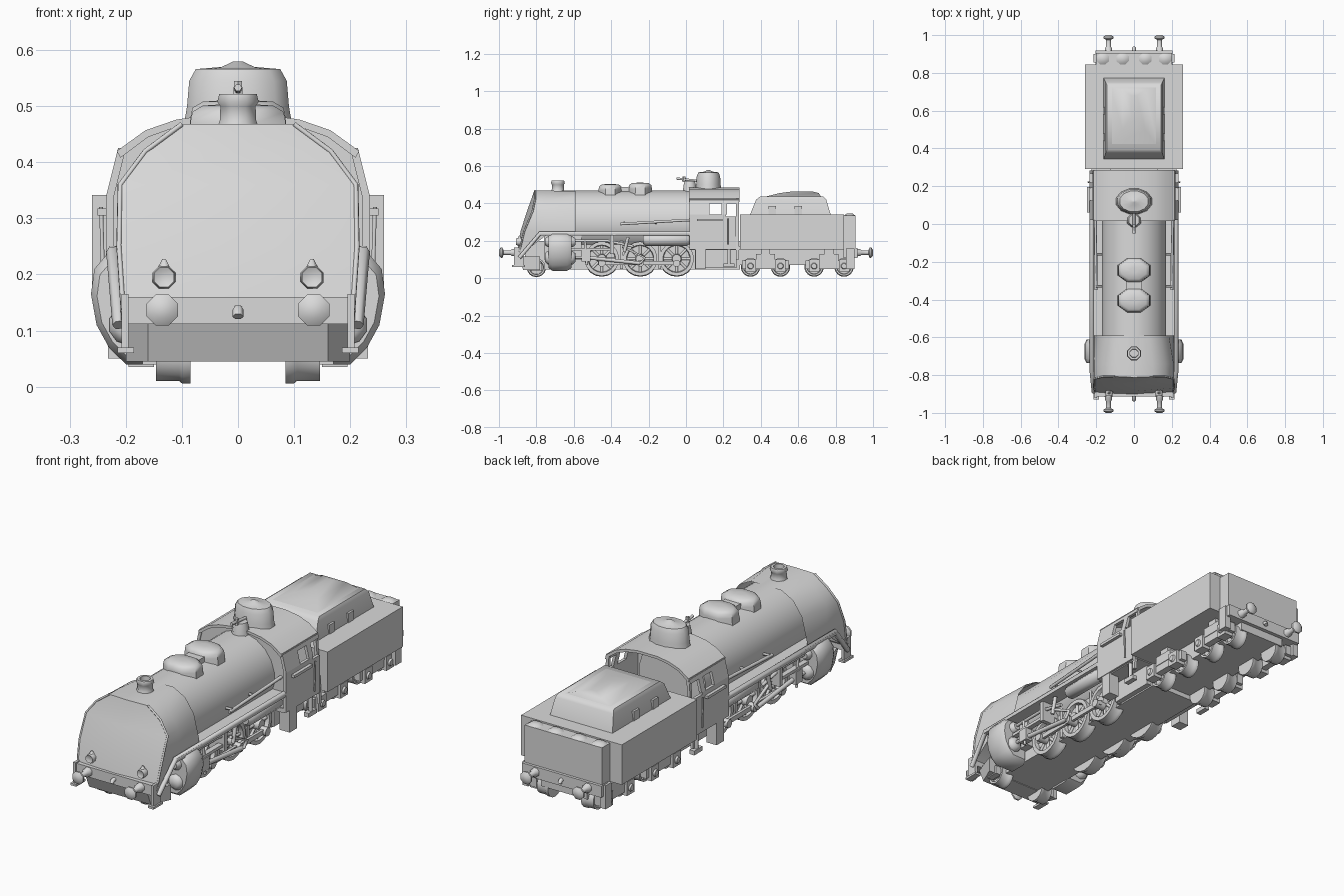
import bpy, bmesh
from math import sin, cos, pi, radians

cube = bpy.data.objects.get("Cube")
if cube:
    bpy.data.objects.remove(cube, do_unlink=True)

GREY = (0.7, 0.7, 0.7, 1)
paint = bpy.data.materials.new("plain_grey")
paint.use_nodes = True
paint.diffuse_color = GREY
paint.node_tree.nodes["Principled BSDF"].inputs["Base Color"].default_value = GREY


def finish(obj, both, angle=50):
    obj.data.materials.append(paint)
    bpy.context.collection.objects.link(obj)
    if obj.type == 'MESH':
        bpy.ops.object.select_all(action='DESELECT')
        bpy.context.view_layer.objects.active = obj
        obj.select_set(True)
        bpy.ops.object.shade_smooth_by_angle(angle=radians(angle))
    if both:
        obj.modifiers.new("Mirror", 'MIRROR')
    return obj


def loft(name, rings, both=False, cap=True, angle=50):
    """Skin closed rings that share one point count."""
    bm = bmesh.new()
    loops = [[bm.verts.new(p) for p in ring] for ring in rings]
    n = len(loops[0])
    for a, b in zip(loops, loops[1:]):
        for i in range(n):
            j = (i + 1) % n
            bm.faces.new((a[i], a[j], b[j], b[i]))
    if cap:
        bm.faces.new(loops[0])
        bm.faces.new(loops[-1])
    bmesh.ops.recalc_face_normals(bm, faces=bm.faces)
    me = bpy.data.meshes.new(name)
    bm.to_mesh(me)
    bm.free()
    return finish(bpy.data.objects.new(name, me), both, angle)


def box(name, x, y, z, both=False):
    """Box from (low, high) ranges."""
    return loft(name, [[(x[0], y[0], h), (x[1], y[0], h), (x[1], y[1], h), (x[0], y[1], h)]
                       for h in z], both)


def turn(name, axis, centre, profile, n=16, both=False, squash=1):
    """Revolve (radius, offset) pairs about an axis."""
    rings = []
    for r, t in profile:
        ring = []
        for i in range(n):
            a, b = r * cos(2 * pi * (i + .5) / n), r * squash * sin(2 * pi * (i + .5) / n)
            p = {'x': (t, a, b), 'y': (a, t, b), 'z': (a, b, t)}[axis]
            ring.append([c + d for c, d in zip(centre, p)])
        rings.append(ring)
    return loft(name, rings, both)


def tube(name, points, r, both=True):
    cu = bpy.data.curves.new(name, 'CURVE')
    cu.dimensions = '3D'
    cu.bevel_depth = r
    cu.bevel_resolution = 1
    cu.use_fill_caps = True
    sp = cu.splines.new('POLY')
    sp.points.add(len(points) - 1)
    for q, p in zip(sp.points, points):
        q.co = (*p, 1)
    return finish(bpy.data.objects.new(name, cu), both)


def arch(half, y):
    """Ring at depth y from half an outline, top to bottom."""
    return [(x, y, z) for x, z in half] + [(-x, y, z) for x, z in reversed(half)]


# Boiler and underframe
circle = [(.172 * sin(a), .298 + .172 * cos(a)) for a in (pi * (k + .5) / 10 for k in range(10))]
loft("boiler", [arch(circle, -.7), arch(circle, -.3), arch(circle, .1)])
box("main_frame", (-.125, .125), (-.86, .29), (.048, .2))
box("firebox", (-.15, .15), (.05, .27), (.055, .2))
box("boiler_saddle", (-.16, .16), (-.76, -.56), (.1, .25))

# Smokebox cowl with a sloping, slightly pointed front
side = [(.1, .468), (.165, .42), (.21, .36), (.212, .25), (.208, .235)]
back = [(.08, .467), (.14, .435), (.185, .37), (.212, .26), (.212, .235)]
front = list(zip(side[:4] + [(.203, .115)], (-.808, -.81, -.822, -.868, -.9)))
nose = [(x, y, z) for (x, z), y in front]
loft("smokebox_cowl", [arch(back, -.59), arch(side, -.74),
                       nose + [(-x, y, z) for x, y, z in reversed(nose)]], cap=False)
loft("nose_front", [[(x, y, z), (0, m, z), (-x, y, z), (0, y + .02, z)]
                    for (x, y, z), m in zip(nose, (-.812, -.828, -.85, -.885, -.908))], angle=75)
loft("front_skirt", [[(-.16, y, z), (.16, y, z), (.2, -.78, z), (-.2, -.78, z)]
                     for y, z in ((-.87, .045), (-.9, .115))])
tube("cowl_edge", [(x, y + .002, z) for x, y, z in nose], .005)
box("buffer_beam", (-.205, .205), (-.912, -.87), (.112, .16))
box("front_step_hanger", (.195, .208), (-.92, -.87), (.065, .165), True)
box("front_step", (.185, .215), (-.93, -.86), (.06, .07), True)

# Chimney and boiler domes
turn("chimney", 'z', (0, -.685, 0), [(.042, .455), (.035, .475), (.034, .5), (.04, .508),
                                     (.036, .522), (.024, .522), (.022, .49)], 8)
dome = [(.094, .43), (.092, .475), (.088, .494), (.068, .505), (.02, .508)]
turn("sand_dome", 'z', (0, -.405, -.004), dome, 8, squash=.74)
turn("steam_dome", 'z', (0, -.245, .003), dome, 8, squash=.74)
box("dome_link", (-.04, .04), (-.36, -.29), (.45, .488))

# Cab: roof, front wall, side walls with windows and a rear doorway
roof = [(.05, .485), (.11, .476), (.165, .457), (.216, .42)]
inner = [(x * .97, z - .012) for x, z in roof]


def roof_ring(y):
    outer = arch(roof, y)
    return outer[4:] + outer[:4] + arch(inner, y)[3::-1] + arch(inner, y)[:3:-1]


loft("cab_roof", [roof_ring(.015), roof_ring(.285)])
wall = inner + [(.23, .34), (.23, .16)]
loft("cab_front", [arch(wall, .025), arch(wall, .04)])


def panel(name, y0, y1, z0, z1):
    lean = lambda z: .235 - .02 * max(0, (z - .34) / .08)
    loft(name, [[(lean(z) - d, y, z) for y, d in ((y0, 0), (y1, 0), (y1, .014), (y0, .014))]
                for z in (z0, z1)], True)


panel("cab_lower_wall", .02, .215, .155, .34)
panel("cab_front_pillar", .02, .125, .34, .425)
panel("cab_middle_pillar", .19, .22, .34, .425)
panel("cab_rear_pillar", .268, .283, .1, .425)
panel("cab_window_head", .12, .283, .4, .425)
panel("cab_door", .215, .268, .155, .33)
box("cab_window_sill", (.23, .25), (.06, .195), (.305, .318), True)
box("cab_floor", (-.225, .225), (.02, .29), (.15, .17))
box("cab_side_step", (.18, .232), (.05, .105), (.05, .155), True)
box("rear_step_plate", (.2, .225), (.2, .26), (.06, .08), True)
tube("rear_step_hanger", [(.215, .23, .07), (.215, .23, .16)], .01)
tube("cab_handrail", [(.24, .222, .18), (.244, .222, .32)], .004)
turn("roof_dome", 'z', (0, .12, 0), [(.102, .455), (.094, .5), (.09, .545), (.078, .566),
                                     (.03, .57), (.008, .58)], 12, squash=.72)
turn("whistle_base", 'z', (0, .02, 0), [(.04, .465), (.035, .5), (.03, .52)], 8)
tube("whistle_pipe", [(0, .07, .52), (0, -.05, .533)], .007, False)
turn("whistle", 'z', (0, -.01, 0), [(.01, .515), (.008, .545)], 6)

# Running boards, pipes and rails
box("running_board", (.12, .232), (-.78, .03), (.228, .245), True)
tube("running_board_edge", [(.223, .03, .24), (.223, -.78, .24), (.212, -.89, .11)], .012)
tube("boiler_handrail", [(.2, -.35, .29), (.205, .03, .312)], .008)
for y in (-.33, -.16):
    tube("rail_bracket", [(.15, y, .292), (.202, y, .297)], .006)
turn("air_reservoir", 'y', (.195, -.1, .205), [(.02, -.13), (.032, -.115), (.032, .105),
                                               (.02, .12)], 10, True)

# Cylinders
cyl = [(.12, .24), (.23, .24), (.256, .21), (.262, .165), (.252, .11), (.23, .07), (.2, .04),
       (.12, .04)]
pinch = [(.19 + (x - .19) * .85, .14 + (z - .14) * .85) for x, z in cyl]
loft("cylinder", [[(x, y, z) for x, z in c] for c, y in
                  ((pinch, -.735), (cyl, -.715), (cyl, -.635), (pinch, -.612))], True)
for name, z, r in (("cylinder_cover", .11, .036), ("valve_chest", .195, .028)):
    turn(name, 'y', (.195, -.675, z), [(r * .6, -.08), (r, -.065), (r, .07), (r * .6, .085)],
         10, True)


def wheel(name, y, z, r, spokes=0):
    turn(name, 'x', (0, y, z), [(r + .004, .085), (r + .004, .1), (r, .105), (r, .146),
                                (r * .8, .146), (r * .76, .128), (r * .3, .128),
                                (r * .25, .158), (.005, .158)], 18, True)
    for k in range(spokes):
        a = 2 * pi * k / spokes
        tube(name + "_spoke", [(.13, y + r * c * cos(a), z + r * c * sin(a)) for c in (.2, .8)],
             .008)


# Wheels and rods
for y in (-.45, -.245, -.05):
    wheel("driving_wheel", y, .104, .092, 8)
    turn("crank_pin", 'x', (0, y, .08), [(.02, .14), (.02, .19)], 8, True)
    box("brake_hanger", (.11, .14), (y + .097, y + .112), (.05, .2), True)
wheel("pilot_wheel", -.8, .058, .048)
box("pilot_axle_box", (.14, .17), (-.83, -.77), (.04, .08), True)
box("coupling_rod", (.165, .178), (-.47, -.03), (.07, .092), True)
tube("main_rod", [(.192, -.245, .08), (.192, -.54, .112)], .011)
tube("piston_rod", [(.195, -.52, .112), (.195, -.64, .112)], .009)
box("crosshead", (.175, .21), (-.56, -.51), (.09, .15), True)
box("slide_bar", (.18, .205), (-.62, -.4), (.148, .162), True)
box("motion_bracket", (.12, .215), (-.405, -.385), (.13, .235), True)
tube("valve_rod", [(.195, -.6, .2), (.195, -.42, .2), (.195, -.28, .17)], .008)
tube("combination_lever", [(.2, -.54, .2), (.2, -.53, .07)], .007)
tube("eccentric_rod", [(.2, -.245, .08), (.2, -.22, .11), (.2, -.34, .17)], .008)
tube("lifting_link", [(.205, -.33, .14), (.205, -.31, .22)], .01)

# Tender body, coal bunker and rear locker
box("tender_body", (-.26, .26), (.29, .845), (.155, .342))
box("tender_rear_locker", (-.2, .2), (.84, .905), (.11, .335))
for x in (.06, .165):
    turn("locker_lid", 'z', (x, .875, 0), [(.036, .3), (.036, .335), (.02, .345)], 8, True,
         squash=.9)


def deck(x, y0, y1, z):
    return [(x, y0, z), (x, y1, z), (-x, y1, z), (-x, y0, z)]


loft("coal_bunker", [deck(.162, .34, .775, .335), deck(.15, .375, .75, .42),
                     deck(.142, .395, .735, .436)])
loft("coal_heap", [deck(.125, .41, .725, .433), deck(.06, .5, .71, .455), deck(.015, .56, .68, .463)],
     angle=75)
for y in (.46, .6):
    box("bunker_bracket", (.14, .165), (y - .02, y + .02), (.335, .385), True)

# Tender running gear
box("tender_frame", (-.12, .12), (.27, .9), (.07, .16))
for y in (.425, .765):
    for d in (-.08, .08):
        wheel("tender_wheel", y + d, .06, .048)
        box("axle_box", (.15, .195), (y + d - .028, y + d + .028), (.035, .1), True)
        turn("axle_cap", 'x', (0, y + d, .065), [(.02, .19), (.014, .203)], 8, True)
    box("bogie_side_bar", (.15, .182), (y - .125, y + .125), (.05, .095), True)
    box("bogie_spring", (.15, .185), (y - .05, y + .05), (.085, .13), True)
    box("bogie_bolster", (-.18, .18), (y - .025, y + .025), (.075, .16))
box("tender_rear_step", (.185, .215), (.855, .9), (.05, .16), True)
box("rear_beam", (-.205, .205), (.87, .918), (.108, .162))
tube("drawbar", [(0, .2, .12), (0, .36, .12)], .02, False)

# Buffers and couplers at both ends, front lamps
for end, s in (("front", -1), ("rear", 1)):
    turn(end + "_buffer", 'y', (.135, 0, .137), [(.024, s * .89), (.02, s * .93), (.013, s * .94),
         (.013, s * .975), (.03, s * .982), (.03, s * .99), (.016, s)], 8, True)
    tube(end + "_coupler", [(0, s * .9, .137), (0, s * .925, .137), (0, s * .932, .125)], .01, False)
turn("headlamp", 'y', (.132, 0, .195), [(.018, -.86), (.022, -.895), (.019, -.91), (.01, -.906)],
     8, True)
turn("headlamp_cap", 'z', (.132, -.89, 0), [(.016, .205), (.003, .228)], 8, True)
